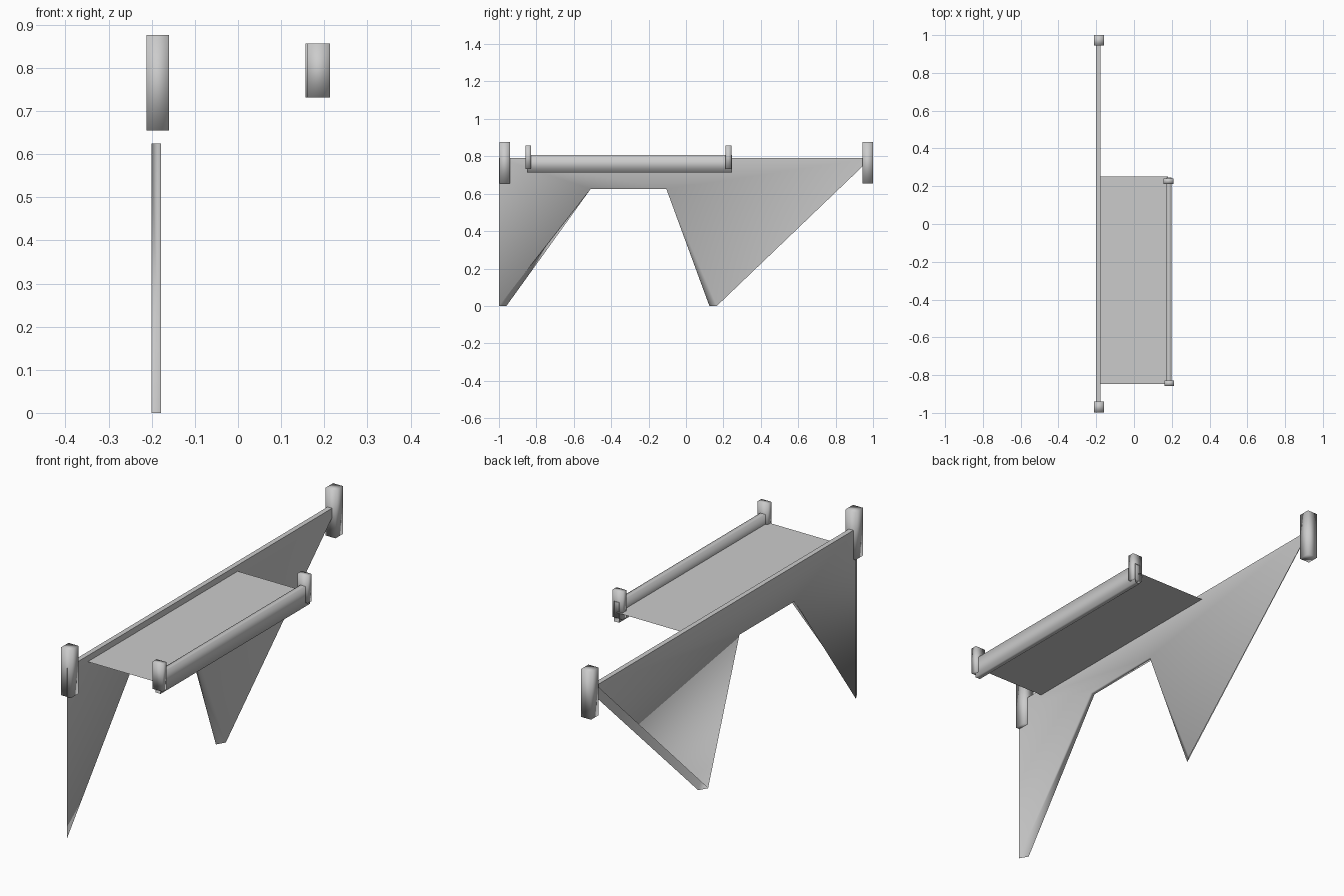
import bpy
import bmesh
from mathutils import Vector

old = bpy.data.objects.get("Cube")
if old:
    bpy.data.objects.remove(old, do_unlink=True)

# Single plain colour
grey = bpy.data.materials.new("plain_grey")
grey.use_nodes = True
colour = (0.6, 0.6, 0.6, 1)
grey.diffuse_color = colour
grey.node_tree.nodes["Principled BSDF"].inputs["Base Color"].default_value = colour


def finish(name, bm, smooth=True):
    mesh = bpy.data.meshes.new(name)
    for face in bm.faces:
        face.smooth = smooth
    bm.to_mesh(mesh)
    bm.free()
    mesh.materials.append(grey)
    obj = bpy.data.objects.new(name, mesh)
    bpy.context.collection.objects.link(obj)
    return obj


def box(name, low, high, open_ends=False):
    low, high = Vector(low), Vector(high)
    bm = bmesh.new()
    bmesh.ops.create_cube(bm, size=1)
    bmesh.ops.scale(bm, vec=high - low, verts=bm.verts)
    bmesh.ops.translate(bm, vec=(low + high) / 2, verts=bm.verts)
    if open_ends:
        ends = [f for f in bm.faces if abs(f.normal.y) > 0.9]
        bmesh.ops.delete(bm, geom=ends, context='FACES_ONLY')
    return finish(name, bm)


def sheet(name, corners):
    bm = bmesh.new()
    bm.faces.new([bm.verts.new(c) for c in corners])
    return finish(name, bm, smooth=False)


# Side wall: two sheets with pointed legs, joined along the inner arch only
TOP, ARCH = 0.79, 0.625
LEFT, RIGHT = -0.201, -0.178


def wall_side(bm, x, front, back, front_tip, back_tip):
    points = [(front, TOP), (front_tip, 0), (-0.51, ARCH),
              (-0.105, ARCH), (back_tip, 0), (back, TOP)]
    return [bm.verts.new((x, y, z)) for y, z in points]


bm = bmesh.new()
outer = wall_side(bm, LEFT, -0.96, 0.945, -0.96, 0.125)
inner = wall_side(bm, RIGHT, -1, 0.99, -1, 0.165)
for v, flip in ((inner, 1), (outer, -1)):
    for ring in ((0, 1, 2), (0, 2, 3, 5), (3, 4, 5)):
        bm.faces.new([v[i] for i in ring][::flip])
for i in (1, 2, 3):
    bm.faces.new((inner[i], outer[i], outer[i + 1], inner[i + 1]))
finish("side_wall", bm)
sheet("wall_top", [(LEFT, -0.96, TOP), (RIGHT, -1, TOP),
                   (RIGHT, 0.99, TOP), (LEFT, 0.945, TOP)])

# Deck between wall and rail
DECK = 0.762
sheet("deck", [(-0.18, -0.848, DECK), (0.18, -0.848, DECK),
               (0.18, 0.252, DECK), (-0.18, 0.252, DECK)])

# Hollow rail along the free edge
box("rail", (0.172, -0.85, 0.714), (0.198, 0.245, 0.807), open_ends=True)

# End posts on the wall and on the rail
for end, y in (("front", -0.969), ("back", 0.972)):
    box(end + "_wall_post", (-0.212, y - 0.028, 0.655), (-0.16, y + 0.028, 0.876))
for end, x, y in (("front", 0.187, -0.843), ("back", 0.183, 0.227)):
    box(end + "_rail_post", (x - 0.026, y - 0.015, 0.731), (x + 0.026, y + 0.015, 0.857))
